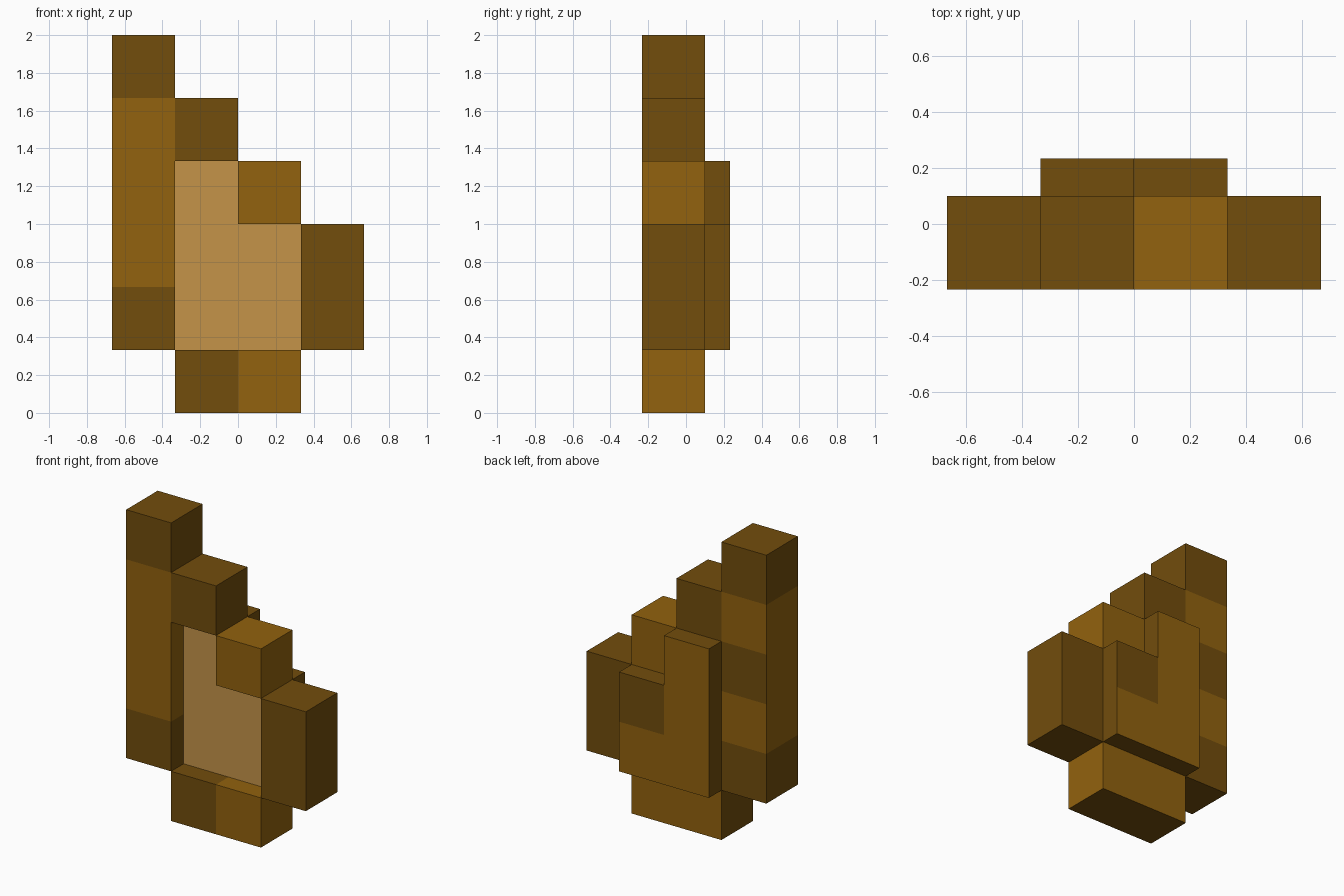
import bpy
import bmesh
from mathutils import Vector

old = bpy.data.objects.get("Cube")
if old:
    bpy.data.objects.remove(old)

U = 1 / 3              # edge of one block
FRAME_Y = -0.233       # front of the outer blocks
PANEL_Y = -0.1         # front of the recessed panel
DARK, MID, TAN = 0, 1, 2


def linear(c):
    c /= 255
    return c / 12.92 if c <= 0.04045 else ((c + 0.055) / 1.055) ** 2.4


def make_material(name, rgb):
    mat = bpy.data.materials.new(name)
    color = (*map(linear, rgb), 1)
    mat.diffuse_color = color
    mat.use_nodes = True
    bsdf = next(n for n in mat.node_tree.nodes if n.type == "BSDF_PRINCIPLED")
    bsdf.inputs["Base Color"].default_value = color
    bsdf.inputs["Roughness"].default_value = 0.9
    return mat


materials = [
    make_material("dark_brown", (114, 77, 12)),
    make_material("mid_brown", (146, 98, 14)),
    make_material("light_tan", (197, 148, 73)),
]

SIDES = {
    "left": Vector((1, 0, 0)), "right": Vector((-1, 0, 0)),
    "back": Vector((0, 1, 0)), "front": Vector((0, -1, 0)),
    "top": Vector((0, 0, 1)), "bottom": Vector((0, 0, -1)),
}


def build_part(name, cells, y_front, rule):
    """Join square blocks at (column, row), keeping only their outer faces."""
    bm = bmesh.new()
    for col, row in cells:
        center = Vector((col + 0.5, 0.5, row + 0.5)) * U + Vector((0, y_front, 0))
        for side, n in SIDES.items():
            if (col + int(n.x), row + int(n.z)) in cells and not n.y:
                continue
            a = Vector((n.y, n.z, n.x))
            b = n.cross(a)
            corners = [n + a + b, n - a + b, n - a - b, n + a - b]
            face = bm.faces.new([bm.verts.new(center + c * U / 2) for c in corners])
            face.material_index = rule(side, col, row)
    bmesh.ops.remove_doubles(bm, verts=bm.verts[:], dist=0.001)
    bmesh.ops.recalc_face_normals(bm, faces=bm.faces[:])
    # Merge neighbouring faces that share a colour
    bmesh.ops.dissolve_limit(bm, angle_limit=0.01, verts=bm.verts[:],
                             edges=bm.edges[:], delimit={"MATERIAL"})
    mesh = bpy.data.meshes.new(name)
    bm.to_mesh(mesh)
    bm.free()
    for mat in materials:
        mesh.materials.append(mat)
    obj = bpy.data.objects.new(name, mesh)
    bpy.context.collection.objects.link(obj)


# Tall column: banded, with alternating blocks on the back
def column_rule(side, col, row):
    if side == "back":
        return MID if row % 2 == 0 else DARK
    return MID if side in ("front", "left", "right") and 2 <= row <= 4 else DARK


# Base: two-tone front, mid back, dark underside
def base_rule(side, col, row):
    if side == "bottom":
        return DARK
    return MID if side == "back" or col == 0 else DARK


# Recessed panel: tan front, mid back with one dark block
def panel_rule(side, col, row):
    if side == "front":
        return TAN
    if side == "back":
        return DARK if (col, row) == (0, 2) else MID
    return DARK


build_part("tall_column", [(-2, r) for r in range(1, 6)], FRAME_Y, column_rule)
build_part("upper_step", [(-1, 4)], FRAME_Y, lambda *f: DARK)
build_part("middle_step", [(0, 3)], FRAME_Y, lambda *f: MID)
build_part("side_block", [(1, 1), (1, 2)], FRAME_Y, lambda *f: DARK)
build_part("base", [(-1, 0), (0, 0)], FRAME_Y, base_rule)
build_part("recessed_panel", [(-1, 1), (-1, 2), (-1, 3), (0, 1), (0, 2)],
           PANEL_Y, panel_rule)
